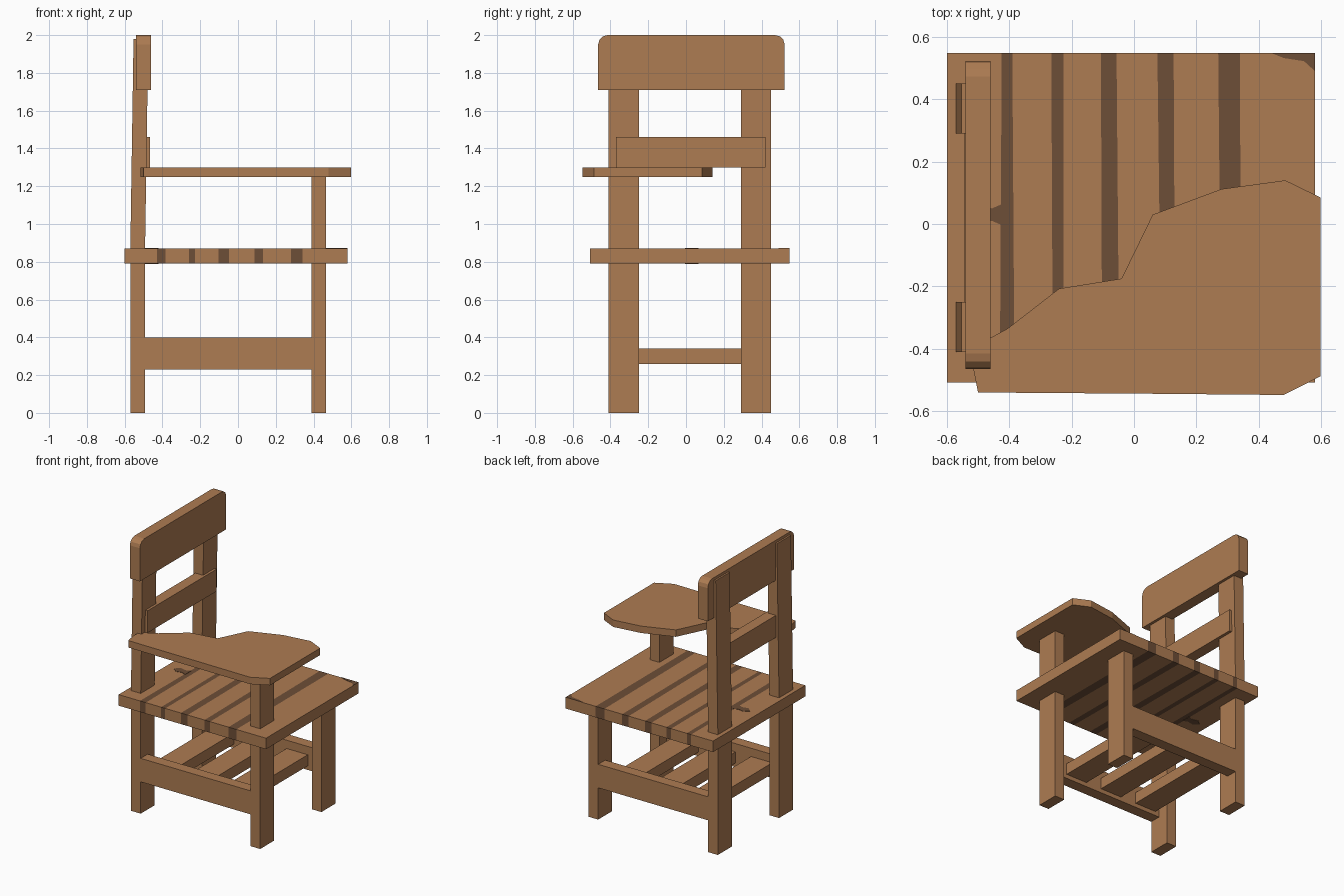
import bpy, bmesh, math

if "Cube" in bpy.data.objects:
    bpy.data.objects.remove(bpy.data.objects["Cube"])


def material(name, rgb):
    m = bpy.data.materials.new(name)
    m.diffuse_color = (*rgb, 1)
    m.use_nodes = True
    m.node_tree.nodes["Principled BSDF"].inputs["Base Color"].default_value = m.diffuse_color
    return m


WOOD = material("warm wood", (0.42, 0.2, 0.085))
DARK = material("dark groove", (0.155, 0.077, 0.038))


def finish(bm, name, mats):
    bmesh.ops.recalc_face_normals(bm, faces=bm.faces)
    me = bpy.data.meshes.new(name)
    bm.to_mesh(me)
    bm.free()
    for m in mats:
        me.materials.append(m)
    ob = bpy.data.objects.new(name, me)
    bpy.context.collection.objects.link(ob)
    return ob


def loft(name, lower, upper, mat=WOOD):
    """Solid between two matching loops of 3D points."""
    bm = bmesh.new()
    a = [bm.verts.new(p) for p in lower]
    b = [bm.verts.new(p) for p in upper]
    bm.faces.new(a)
    bm.faces.new(b)
    n = len(a)
    for i in range(n):
        j = (i + 1) % n
        bm.faces.new((a[i], a[j], b[j], b[i]))
    return finish(bm, name, [mat])


def prism(name, pts, z0, z1, mat=WOOD):
    return loft(name, [(x, y, z0) for x, y in pts], [(x, y, z1) for x, y in pts], mat)


def box(name, x0, x1, y0, y1, z0, z1):
    return prism(name, [(x0, y0), (x1, y0), (x1, y1), (x0, y1)], z0, z1)


# legs, rear posts (leaning slightly above the seat) and side rails
for side, y0, y1, top in (("right", -0.41, -0.25, 1.25), ("left", 0.29, 0.45, 0.80)):
    box(side + "_front_leg", 0.388, 0.465, y0, y1, 0, top)
    prof = [(-0.57, 0), (-0.492, 0), (-0.492, 0.87), (-0.475, 1.98), (-0.553, 1.98), (-0.57, 0.87)]
    loft(side + "_rear_post", [(x, y0, z) for x, z in prof], [(x, y1, z) for x, z in prof])
    ry = y0 if side == "right" else y1 - 0.08
    box(side + "_side_rail", -0.495, 0.39, ry, ry + 0.08, 0.23, 0.40)

# book shelf slats between the rails
for i in range(3):
    x = 0.30 - 0.295 * i
    box(f"shelf_slat_{i + 1}", x - 0.17, x, -0.34, 0.38, 0.26, 0.34)

# seat: strips across x, every second strip is a dark groove line
Y0, Y1, Z0, Z1 = -0.508, 0.548, 0.79, 0.87
front = [-0.60, -0.43, -0.383, -0.26, -0.227, -0.102, -0.047, 0.088, 0.132, 0.28, 0.342, 0.58]
rear = [-0.60, -0.424, -0.39, -0.265, -0.226, -0.106, -0.056, 0.075, 0.127, 0.27, 0.34, 0.58]
bm = bmesh.new()
rows = [[bm.verts.new(p) for p in ((f, Y0, Z0), (r, Y1, Z0), (r, Y1, Z1), (f, Y0, Z1))]
        for f, r in zip(front, rear)]
bm.faces.new(rows[0])
bm.faces.new(rows[-1])
for i in range(len(rows) - 1):
    for k in range(4):
        j = (k + 1) % 4
        f = bm.faces.new((rows[i][k], rows[i][j], rows[i + 1][j], rows[i + 1][k]))
        f.material_index = i % 2
finish(bm, "seat", [WOOD, DARK])

# dark marks on the seat: a knot (both faces) and the worn corner
knot = [(-0.535, 0.03), (-0.50, 0.0), (-0.455, 0.01), (-0.42, -0.005), (-0.42, 0.065),
        (-0.455, 0.05), (-0.50, 0.06)]
corner = [(0.44, Y1), (0.48, 0.532), (0.545, 0.522), (0.58, 0.49), (0.58, Y1)]
for name, pts in (("knot", knot), ("corner_mark", corner)):
    prism(name + "_top", pts, Z1 - 0.002, Z1 + 0.002, DARK)
prism("knot_underside", knot, Z0 - 0.002, Z0 + 0.002, DARK)

# writing tablet
tablet = [(-0.50, -0.54), (0.05, -0.544), (0.48, -0.548), (0.598, -0.488), (0.598, 0.085),
          (0.485, 0.14), (0.28, 0.112), (0.06, 0.03), (-0.04, -0.175), (-0.24, -0.207),
          (-0.405, -0.335), (-0.46, -0.365), (-0.515, -0.385), (-0.515, -0.465)]
prism("writing_tablet", tablet, 1.25, 1.30)

# backrest: lower slat and upper panel with rounded top corners
box("back_slat", -0.545, -0.465, -0.37, 0.42, 1.30, 1.46)
R = 0.05
prof = [(-0.465, 1.71), (0.522, 1.71)]
for cy, start in ((0.522 - R, 0), (-0.465 + R, 90)):
    for k in range(4):
        a = math.radians(start + 30 * k)
        prof.append((cy + R * math.cos(a), 2.0 - R + R * math.sin(a)))
loft("back_panel", [(-0.54, y, z) for y, z in prof], [(-0.46, y, z) for y, z in prof])
